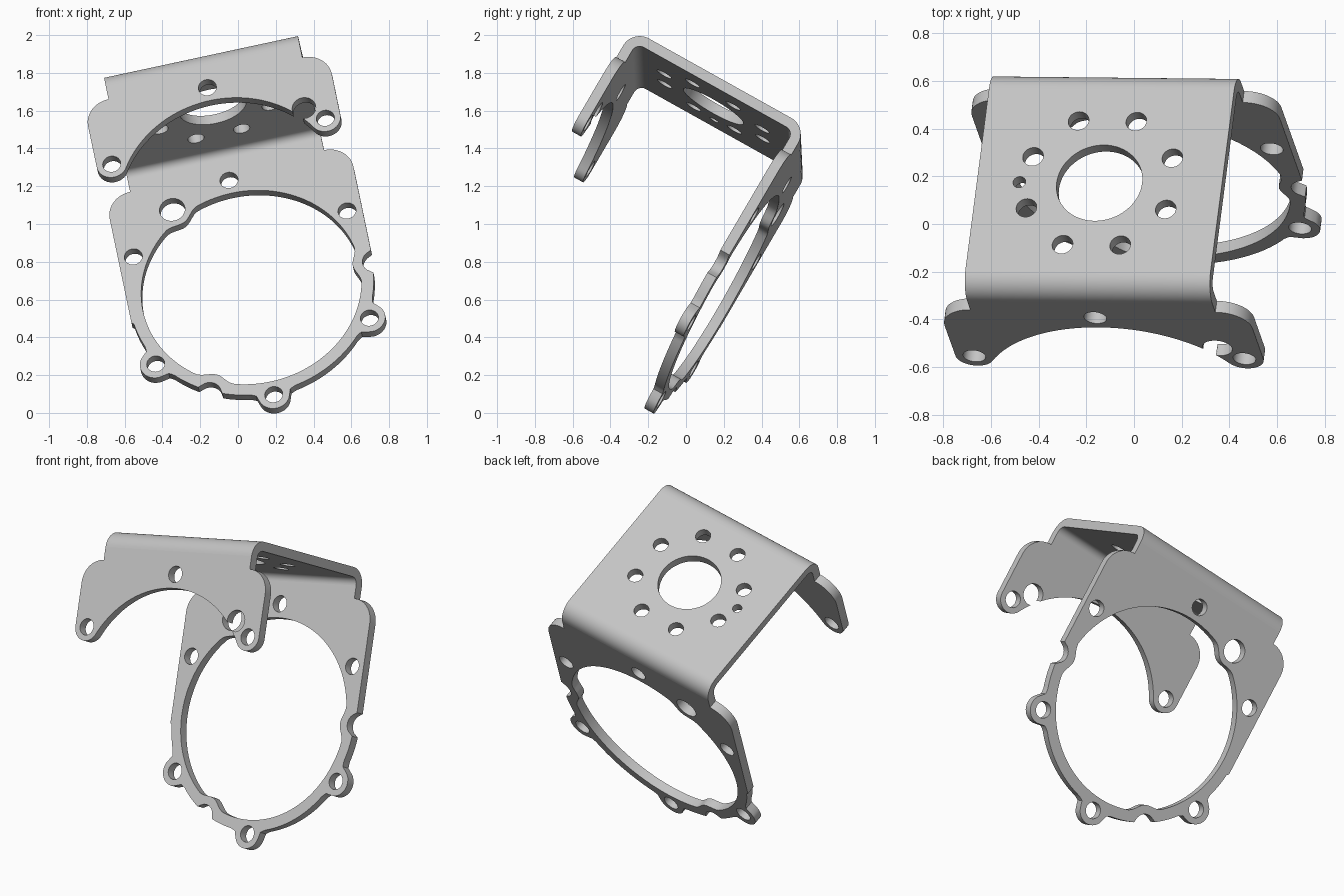
import bpy
import bmesh
from math import sin, cos, radians, pi, sqrt
from mathutils import Matrix, Vector

cube = bpy.data.objects.get("Cube")
if cube:
    bpy.data.objects.remove(cube, do_unlink=True)

# One plain steel colour
steel = bpy.data.materials.new("grey_steel")
steel.use_nodes = True
steel.diffuse_color = (0.55, 0.55, 0.55, 1)
steel.node_tree.nodes["Principled BSDF"].inputs["Base Color"].default_value = (0.55, 0.55, 0.55, 1)

# Tilted frame of the bracket: width, depth and plate normal
U = Vector((0.977, -0.01, 0.21)).normalized()
V = Vector((0.11, 0.868, -0.485))
V = (V - U * U.dot(V)).normalized()
N = U.cross(V)
FRAME = Matrix.Translation((-0.145, 0.172, 1.669)) @ Matrix((U, V, N)).transposed().to_4x4()

T = 0.055                    # sheet thickness
BEND = 0.1                   # outer bend radius
FRONT, BACK = -0.518, 0.55   # outer faces of the two flanges
HALF = 0.525                 # half width of the plate
SIDE = 0.66                  # half width of the flanges
HUB = 0.9                    # drop from plate to flange centre
BOLT = 0.668                 # bolt circle radius
INNER = 0.587                # flange opening radius


def finish(bm, name):
    bmesh.ops.remove_doubles(bm, verts=bm.verts, dist=1e-5)
    bmesh.ops.recalc_face_normals(bm, faces=bm.faces)
    mesh = bpy.data.meshes.new(name)
    bm.to_mesh(mesh)
    bm.free()
    mesh.materials.append(steel)
    obj = bpy.data.objects.new(name, mesh)
    bpy.context.collection.objects.link(obj)
    obj.matrix_world = FRAME
    bpy.ops.object.select_all(action="DESELECT")
    obj.select_set(True)
    bpy.context.view_layer.objects.active = obj
    bpy.ops.object.shade_smooth_by_angle(angle=radians(35))


def panel(name, loops, place, thick):
    """Fill an outline with holes and give it thickness."""
    bm = bmesh.new()
    for loop in loops:
        verts = [bm.verts.new(place(*p)) for p in loop]
        for i, v in enumerate(verts):
            bm.edges.new((v, verts[i - 1]))
    bmesh.ops.triangle_fill(bm, edges=bm.edges[:], use_beauty=True, normal=thick)
    new = bmesh.ops.extrude_face_region(bm, geom=bm.faces[:], use_keep_orig=True)["geom"]
    bmesh.ops.translate(bm, verts=[g for g in new if isinstance(g, bmesh.types.BMVert)], vec=thick)
    finish(bm, name)


def arc(x, y, r, start, end, steps):
    angles = [radians(start + (end - start) * i / steps) for i in range(steps + 1)]
    return [(x + r * cos(t), y + r * sin(t)) for t in angles]


def circle(x, y, r, steps=32):
    return arc(x, y, r, 0, 360, steps)[:-1]


def polar(deg, r):
    """Flange point at an angle measured from straight up."""
    return r * sin(radians(deg)), HUB - r * cos(radians(deg))


def mirror(points):
    return [(-x, y) for x, y in reversed(points)]


def gap(a, b):
    return abs((a - b + 180) % 360 - 180)


# Top plate: centre bore, ring of eight holes and a locating hole
plate_holes = [circle(0, 0, 0.183, 64), circle(-0.343, 0, 0.027)]
for k in range(8):
    t = radians(22.5 + 45 * k)
    plate_holes.append(circle(0.323 * cos(t), 0.323 * sin(t), 0.044))
y0, y1 = FRONT + BEND, BACK - BEND
panel("top_plate", [[(-HALF, y0), (HALF, y0), (HALF, y1), (-HALF, y1)]] + plate_holes,
      lambda x, y: (x, y, 0), Vector((0, 0, -T)))


# Rounded bends between plate and flanges
def bend(name, y, start, end):
    bm = bmesh.new()
    section = arc(y, -BEND, BEND, start, end, 12) + arc(y, -BEND, BEND - T, end, start, 12)
    n = len(section)
    rows = [[bm.verts.new((x, *p)) for p in section] for x in (-HALF, HALF)]
    for i in range(n):
        j = (i + 1) % n
        if i not in (n // 2 - 1, n - 1):
            bm.faces.new((rows[0][i], rows[0][j], rows[1][j], rows[1][i]))
    for row in rows:
        for i in range(n // 2 - 1):
            bm.faces.new((row[i], row[i + 1], row[n - 2 - i], row[n - 1 - i]))
    finish(bm, name)


bend("front_bend", y0, 90, 180)
bend("back_bend", y1, 90, 0)

# Shoulder shared by both flanges, on the right-hand end of the outline
shoulder = [(HALF, BEND)] + arc(HALF, 0.31, SIDE - HALF, -90, 0, 12)

# Front flange: arched, with a lug at each end and an open notch
tab = polar(60, BOLT)
lug = arc(*tab, BOLT - INNER, 0, 150, 20)
NOTCH = 48.6
slot_at = polar(NOTCH, 0.638)
arch = [polar(60 - 8 * i / 5, INNER) for i in range(1, 6)]
slot = []
for i in range(29):
    t = radians(NOTCH + 180 + 327 - 294 * i / 28)
    slot.append((slot_at[0] + 0.063 * sin(t), slot_at[1] - 0.063 * cos(t)))
arch += slot + [polar(45 - 105 * i / 60, INNER) for i in range(60)]
front_outline = shoulder + lug + arch + mirror(shoulder + lug)
panel("front_flange", [front_outline] + [circle(*polar(d, BOLT), 0.048) for d in (-60, 0, 60)],
      lambda x, h: (x, FRONT, -h), Vector((0, T, 0)))


# Back flange: full ring with bolt bosses, rim notches and inner swellings
def rim(deg):
    r = SIDE / abs(sin(radians(deg))) if gap(deg, 180) > 84 else 0.652
    for boss in (120, 180, 240):
        d = gap(deg, boss)
        if d < 13:
            r = max(r, 0.65 + 0.015 * ((13 - d) / 5.7) ** 2)
        root = 0.085 ** 2 - (BOLT * sin(radians(d))) ** 2
        if d < 20 and root > 0:
            r = max(r, BOLT * cos(radians(d)) + sqrt(root))
    for notch in (90, 210):
        d = radians(gap(deg, notch))
        root = 0.065 ** 2 - (0.667 * sin(d)) ** 2
        if d < 0.3 and root > 0:
            r = min(r, 0.667 * cos(d) - sqrt(root))
    return r


def bore(deg):
    r = INNER
    for swell in (90, 210, 330):
        d = gap(deg, swell)
        if d < 11:
            r -= 0.019 * (1 + cos(pi * d / 11))
    return r


lower = [polar(75 + i, rim(75 + i)) for i in range(211)]
opening = [polar(2 * i, bore(2 * i)) for i in range(180)]
back_holes = [circle(*polar(60 * k, BOLT), 0.048) for k in range(6)]
back_holes.append(circle(*polar(330, 0.652), 0.068))
panel("back_flange", [shoulder + lower + mirror(shoulder), opening] + back_holes,
      lambda x, h: (x, BACK - T, -h), Vector((0, T, 0)))
